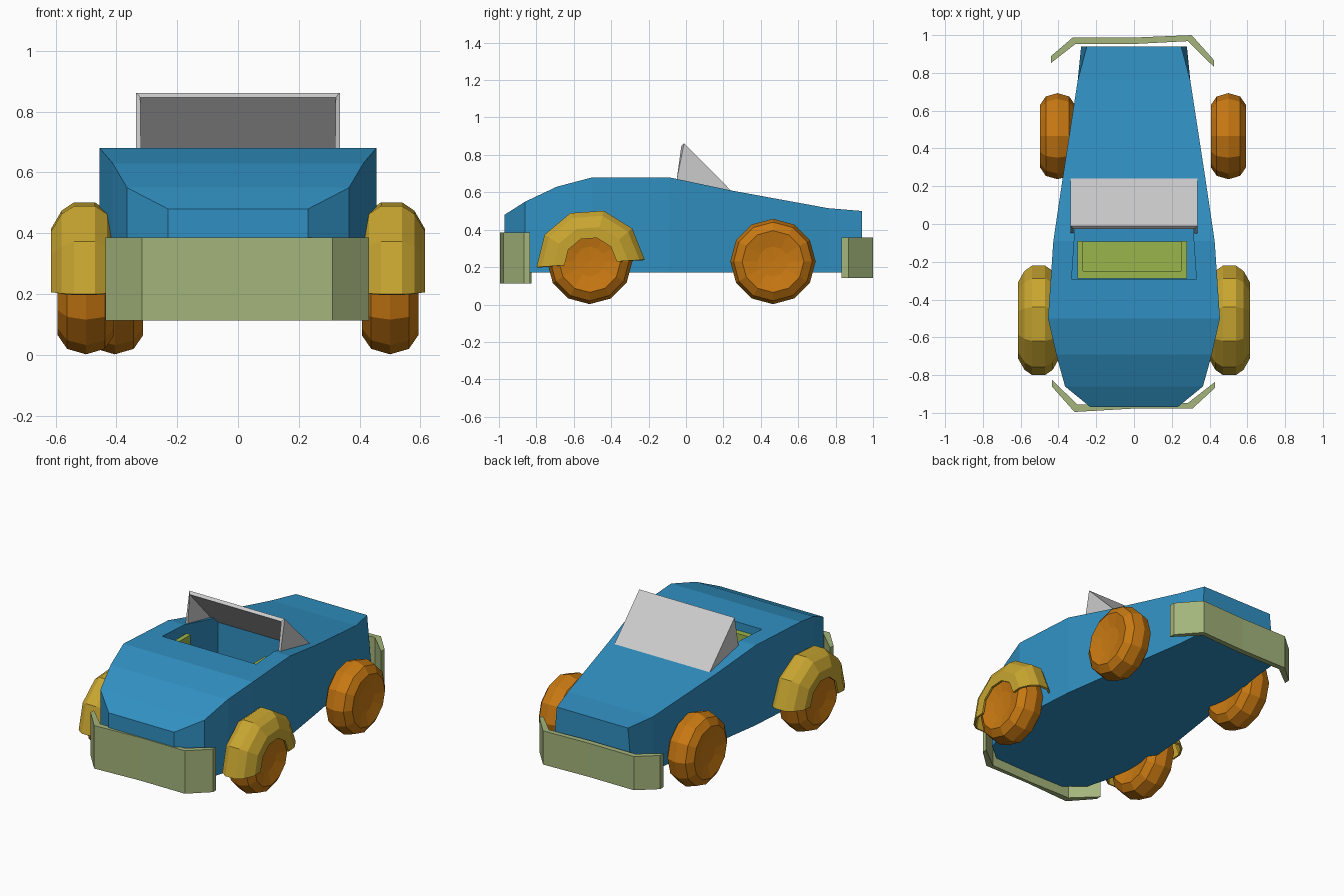
import bpy, bmesh
from math import cos, sin, radians

if "Cube" in bpy.data.objects:
    bpy.data.objects.remove(bpy.data.objects["Cube"])


def paint(name, rgb):
    m = bpy.data.materials.new(name)
    m.diffuse_color = (*rgb, 1)
    m.use_nodes = True
    m.node_tree.nodes["Principled BSDF"].inputs["Base Color"].default_value = m.diffuse_color
    return m


BLUE = paint("blue", (0.03, 0.28, 0.54))
ORANGE = paint("orange", (0.58, 0.19, 0.006))
YELLOW = paint("yellow", (0.58, 0.38, 0.03))
SAGE = paint("sage", (0.37, 0.46, 0.2))
GREEN = paint("green", (0.33, 0.46, 0.07))


def loft(name, rings, mat=None, closed=True, caps=True, loop=False):
    """Skin a row of equal-length point rings."""
    bm = bmesh.new()
    rows = [[bm.verts.new(p) for p in r] for r in rings]
    n = len(rows[0])
    pairs = list(zip(rows, rows[1:])) + ([(rows[-1], rows[0])] if loop else [])
    for a, b in pairs:
        for i in range(n if closed else n - 1):
            j = (i + 1) % n
            bm.faces.new((a[i], a[j], b[j], b[i]))
    if caps:
        bm.faces.new(rows[0])
        bm.faces.new(rows[-1])
    bmesh.ops.remove_doubles(bm, verts=bm.verts, dist=1e-5)
    bmesh.ops.recalc_face_normals(bm, faces=bm.faces)
    me = bpy.data.meshes.new(name)
    bm.to_mesh(me)
    bm.free()
    ob = bpy.data.objects.new(name, me)
    bpy.context.collection.objects.link(ob)
    if mat:
        me.materials.append(mat)
    return ob


# Body: stations of y, bottom half width, top half width, top height
stations = [(-0.97, 0.23, 0.23, 0.48), (-0.86, 0.365, 0.365, 0.55),
            (-0.69, 0.412, 0.412, 0.63), (-0.5, 0.455, 0.455, 0.68),
            (-0.09, 0.427, 0.427, 0.68), (0.24, 0.378, 0.378, 0.61),
            (0.76, 0.298, 0.298, 0.515), (0.94, 0.28, 0.25, 0.5)]
body = loft("body", [[(-b, y, 0.172), (b, y, 0.172), (t, y, z), (-t, y, z)]
                     for y, b, t, z in stations], BLUE)

# Cockpit opening, tapering toward the windshield
cutter = loft("cockpit_cutter", [[(-w, y, 0.25), (w, y, 0.25), (w, y, 1), (-w, y, 1)]
                                 for y, w in ((-0.29, 0.33), (0.22, 0.295))], BLUE)
mod = body.modifiers.new("cockpit", 'BOOLEAN')
mod.operation = 'DIFFERENCE'
mod.solver = 'EXACT'
mod.object = cutter
bpy.context.view_layer.objects.active = body
bpy.ops.object.modifier_apply(modifier=mod.name)
bpy.data.objects.remove(cutter)

# Windshield: sloped pane with two triangular cheeks, open toward the seat
W = 0.335
me = bpy.data.meshes.new("windshield")
me.from_pydata([(s * W, y, z) for s in (-1, 1)
                for y, z in ((-0.05, 0.665), (-0.01, 0.862), (0.245, 0.605))], [],
               [(0, 1, 2), (3, 5, 4), (1, 4, 5, 2)])
bm = bmesh.new()
bm.from_mesh(me)
# orient outward: cheeks away from centre, pane upward
for f in bm.faces:
    f.normal_update()
    c = f.calc_center_median()
    if f.normal.x * c.x + f.normal.z < 0:
        f.normal_flip()
bm.to_mesh(me)
bm.free()
windshield = bpy.data.objects.new("windshield", me)
bpy.context.collection.objects.link(windshield)
sol = windshield.modifiers.new("thickness", 'SOLIDIFY')
sol.thickness, sol.offset, sol.use_even_offset = 0.016, -1, True

# Seat: U-shaped tub of backrest and arms, with cushion inside
tub = [(-0.3, -0.09), (-0.3, -0.288), (0.28, -0.288), (0.28, -0.09),
       (0.25, -0.09), (0.25, -0.25), (-0.27, -0.25), (-0.27, -0.09)]
loft("seat_back", [[(x, y, z) for x, y in tub] for z in (0.25, 0.63)], GREEN)
pad = [(-0.27, -0.25), (0.25, -0.25), (0.25, -0.092), (-0.27, -0.092)]
loft("seat_cushion", [[(x, y, z) for x, y in pad] for z in (0.25, 0.4)], GREEN)


# Wheels: rounded tyre section with dished faces, turned in 12 steps
half = [(0.07, 0), (0.074, 0.08), (0.093, 0.165), (0.062, 0.21)]
section = half + [(0, 0.228)] + [(-x, r) for x, r in reversed(half)]


def turned(name, sect, centre, angles, mat, full):
    cx, cy, cz = centre
    rings = [[(cx + x, cy + r * cos(a), cz + r * sin(a)) for x, r in sect]
             for a in map(radians, angles)]
    # close degenerate axis faces by welding in loft
    return loft(name, rings, mat, closed=False, caps=False, loop=full)


for name, x, y in (("front_wheel_left", -0.5, -0.515), ("front_wheel_right", 0.5, -0.515),
                   ("rear_wheel_left", -0.405, 0.465), ("rear_wheel_right", 0.5, 0.465)):
    turned(name, section, (x, y, 0.23), range(0, 360, 30), ORANGE, True)

# Fenders: five-step arches over the front wheels
arch = [(0.11, 0.14), (0.11, 0.2), (0.075, 0.262), (0.035, 0.29),
        (-0.035, 0.29), (-0.075, 0.262), (-0.11, 0.2), (-0.11, 0.14)]
for side, x in (("left", -0.505), ("right", 0.505)):
    ob = turned("fender_" + side, arch, (x, -0.51, 0.22), range(4, 185, 36), YELLOW, False)
    # make sure the crown faces outward so the shell thickens inward
    if max(ob.data.polygons, key=lambda p: p.center.z).normal.z < 0:
        ob.data.flip_normals()
    s = ob.modifiers.new("thickness", 'SOLIDIFY')
    s.thickness, s.offset = 0.012, -1


# Bumpers: bent strips given as x, outer y, inner y
def bumper(name, path, z0, z1):
    loft(name, [[(x, o, z0), (x, o, z1), (xi, i, z1), (xi, i, z0)]
                for x, o, xi, i in path], SAGE)


bumper("front_bumper", [(-0.435, -0.86, -0.435, -0.825), (-0.315, -0.995, -0.3, -0.955),
                        (0, -0.977, 0, -0.957), (0.31, -0.977, 0.285, -0.948),
                        (0.43, -0.866, 0.43, -0.835)], 0.113, 0.386)
bumper("rear_bumper", [(-0.44, 0.888, -0.44, 0.852), (-0.325, 0.987, -0.31, 0.953),
                       (0, 0.987, 0, 0.953), (0.305, 1.0, 0.285, 0.968),
                       (0.423, 0.868, 0.423, 0.832)], 0.143, 0.357)
